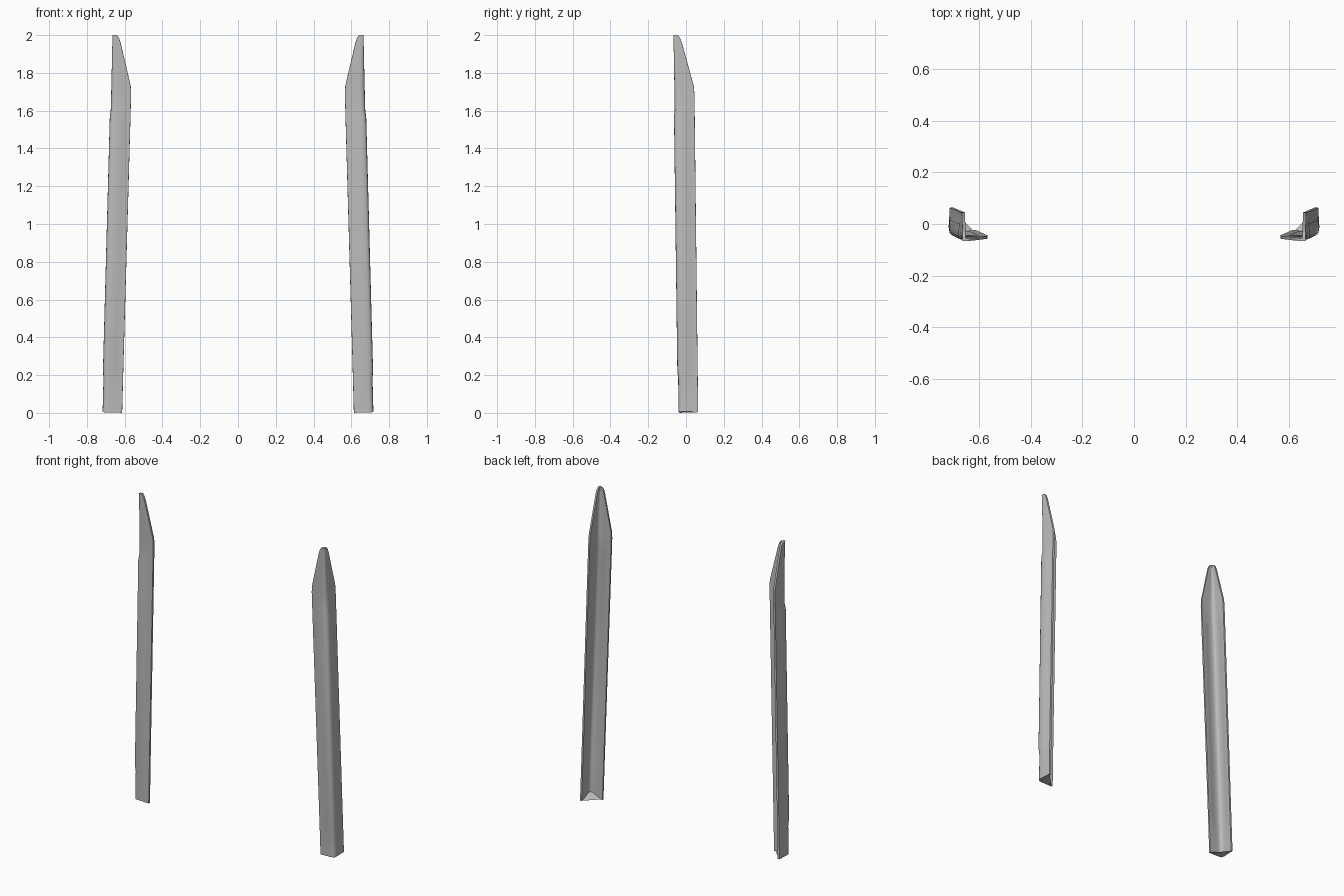
import bpy
import bmesh
import math

cube = bpy.data.objects.get("Cube")
if cube:
    bpy.data.objects.remove(cube, do_unlink=True)

steel = bpy.data.materials.new("grey_steel")
steel.use_nodes = True
GREY = (0.5, 0.5, 0.5, 1)
steel.diffuse_color = GREY
steel.node_tree.nodes["Principled BSDF"].inputs["Base Color"].default_value = GREY

THICK = 0.012
OPEN = 0.06  # flanges spread slightly past a right angle

# height, flange length, bulge of the pressed corner rib
STATIONS = [(0, 0.105, 0), (0.02, 0.105, 0), (0.18, 0.105, 0), (0.23, 0.105, 0.004),
            (1.57, 0.107, 0.004), (1.6, 0.107, 0), (1.69, 0.107, 0), (1.73, 0.104, 0),
            (1.96, 0.044, 0), (1.985, 0.035, 0), (1.996, 0.027, 0), (2, 0.017, 0)]


def corner(z):
    """Outer corner of the leaning stake at a height."""
    return 0.719 - 0.027 * z, -0.041 - 0.013 * z


def half_profile(length, bulge, inset):
    """One flange from its free edge to the middle of the rounded corner."""
    span = length - inset
    pts = [(inset + span * f, inset - bulge * k)
           for f, k in ((1, 0), (0.68, 0), (0.58, 1), (0.3, 1))]
    r = 0.25 * span
    for deg in (22, 45):
        a = math.radians(deg)
        pts.append((inset - bulge + r * (1 - math.sin(a)),
                    inset - bulge + r * (1 - math.cos(a))))
    return pts


def section(length, bulge):
    """Closed angle-iron outline: outside one way, inside back."""
    loop = []
    for inset in (0, THICK):
        half = half_profile(length, bulge, inset)
        full = half + [(v, u) for u, v in reversed(half[:-1])]
        loop += full if inset == 0 else full[::-1]
    return [(u + OPEN * v, v + OPEN * u) for u, v in loop]


def finish(name, bm):
    bmesh.ops.recalc_face_normals(bm, faces=bm.faces)
    mesh = bpy.data.meshes.new(name)
    bm.to_mesh(mesh)
    bm.free()
    mesh.materials.append(steel)
    obj = bpy.data.objects.new(name, mesh)
    bpy.context.collection.objects.link(obj)
    bpy.ops.object.select_all(action='DESELECT')
    obj.select_set(True)
    bpy.context.view_layer.objects.active = obj
    bpy.ops.object.shade_smooth_by_angle(angle=math.radians(40))


def place(side, u, v, z):
    cx, cy = corner(z)
    return side * (cx - u), cy + v, z


def stake(name, side):
    """Pointed angle-section blade."""
    bm = bmesh.new()
    rings = []
    for z, length, bulge in STATIONS:
        ring = []
        for u, v in section(length, bulge):
            lift = 0.06 * (0.105 - u) if z == 0 else 0
            ring.append(bm.verts.new(place(side, u, v, z + lift)))
        rings.append(ring)
    n = len(rings[0])
    for low, high in zip(rings, rings[1:]):
        for i in range(n):
            j = (i + 1) % n
            bm.faces.new((low[i], low[j], high[j], high[i]))
    # end caps, strip by strip across the thickness
    for ring in (rings[0], rings[-1]):
        for i in range(n // 2 - 1):
            bm.faces.new((ring[i], ring[i + 1], ring[n - 2 - i], ring[n - 1 - i]))
    finish(name, bm)


def foot(name, side):
    """Sloping wedge closing the bottom between the flanges."""
    bm = bmesh.new()
    tip, near = 0.104, THICK * 0.8
    base = [bm.verts.new(place(side, u, v, 0.002))
            for u, v in ((near, near), (tip, near), (near, tip))]
    apex = bm.verts.new(place(side, near, near, 0.04))
    bm.faces.new(base)
    for i in range(3):
        bm.faces.new((base[i], base[(i + 1) % 3], apex))
    finish(name, bm)


for label, sign in (("left", 1), ("right", -1)):
    stake(label + "_stake", sign)
    foot(label + "_stake_foot", sign)
